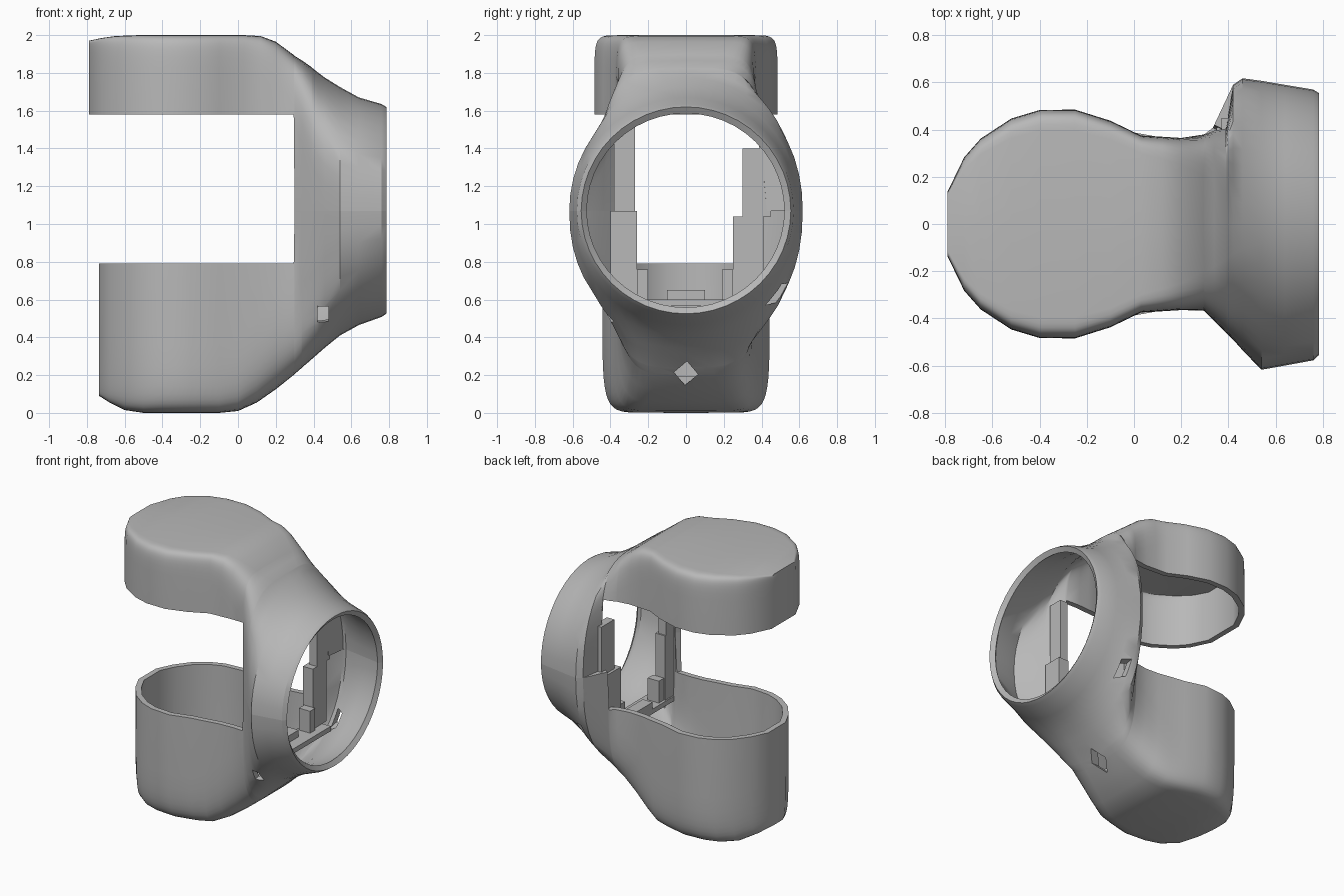
import bpy, bmesh
from math import sin, cos, asin, pi, sqrt
from mathutils import Vector

cube = bpy.data.objects.get("Cube")
if cube:
    bpy.data.objects.remove(cube)

SEAM = 1.07
WALL = 0.04
STEPS = 12

grey = bpy.data.materials.new("plain grey")
grey.use_nodes = True
grey.diffuse_color = (0.48, 0.48, 0.48, 1)
grey.node_tree.nodes["Principled BSDF"].inputs["Base Color"].default_value = (0.48, 0.48, 0.48, 1)


def finish(name, bm):
    bmesh.ops.recalc_face_normals(bm, faces=bm.faces)
    mesh = bpy.data.meshes.new(name)
    bm.to_mesh(mesh)
    bm.free()
    mesh.materials.append(grey)
    obj = bpy.data.objects.new(name, mesh)
    bpy.context.collection.objects.link(obj)
    return obj


def box(name, low, high, turn=0):
    bm = bmesh.new()
    bmesh.ops.create_cube(bm, size=1)
    low, high = Vector(low), Vector(high)
    for v in bm.verts:
        v.co = v.co * (high - low)
    obj = finish(name, bm)
    obj.location = (low + high) / 2
    obj.rotation_euler.x = turn
    return obj


def quarter(x, width, end, power, start):
    """Quarter superellipse about the seam, cut off at the open edge's height."""
    first = asin(((start - SEAM) / (end - SEAM)) ** (power / 2))
    points = []
    for i in range(STEPS + 1):
        angle = first + (pi / 2 - first) * i / STEPS
        points.append((x, width * max(cos(angle), 0) ** (2 / power) if i < STEPS else 0,
                       SEAM + (end - SEAM) * sin(angle) ** (2 / power)))
    return points


def arch(x, right, left, end, power_right, power_left, open_right, open_left):
    one = quarter(x, left, end, power_left, open_left)
    two = quarter(x, -right, end, power_right, open_right)
    return one + two[-2::-1]


def half_shell(name, sections):
    bm = bmesh.new()
    rows = [[bm.verts.new(p) for p in arch(*s)] for s in sections]
    for a, b in zip(rows, rows[1:]):
        for i in range(len(a) - 1):
            bm.faces.new((a[i], a[i + 1], b[i + 1], b[i]))
    bmesh.ops.remove_doubles(bm, verts=bm.verts, dist=0.0005)
    obj = finish(name, bm)
    # Normals must point outward so that the wall grows inward
    top = max(obj.data.polygons, key=lambda f: abs(f.center.z - SEAM))
    if top.normal.z * (top.center.z - SEAM) < 0:
        obj.data.flip_normals()
    wall = obj.modifiers.new("wall", "SOLIDIFY")
    wall.thickness = WALL
    wall.offset = -1
    return obj


def cup(centre, radius, stops, ends, power, rim):
    """Round end of a shell: widths follow a circle, starting with a closed wall."""
    out = [(stops[0], 0, 0, ends[0], power, power, rim, rim)]
    for x, end in zip(stops, ends):
        w = max(sqrt(max(radius ** 2 - (x - centre) ** 2, 0)), 0.1)
        out.append((x, w, w, end, power, power, rim, rim))
    return out


def neck_and_ring(rows, rim, notch):
    """Flared part: the right wall closes at the arm, the left wall after a notch."""
    return [row + (SEAM if row[0] > 0.297 else rim, SEAM if row[0] > notch else rim)
            for row in rows]


# Upper half: inverted cup, arm and flare to the ring
upper = cup(-0.32, 0.49, (-0.79, -0.72, -0.65, -0.52, -0.4, -0.25, -0.1),
            (1.97, 1.985, 1.995, 2, 2, 2, 2), 20, 1.58)
upper += neck_and_ring((
    (0.03, 0.375, 0.375, 2, 18, 18), (0.12, 0.37, 0.37, 1.995, 14, 14),
    (0.2, 0.365, 0.365, 1.965, 11, 11), (0.295, 0.368, 0.38, 1.895, 7, 7),
    (0.3, 0.37, 0.382, 1.89, 7, 7), (0.34, 0.41, 0.405, 1.865, 5, 5),
    (0.39, 0.46, 0.428, 1.83, 3.6, 4), (0.395, 0.465, 0.435, 1.825, 3.5, 3.9),
    (0.42, 0.49, 0.59, 1.805, 3, 2.3), (0.46, 0.535, 0.618, 1.775, 2.5, 2.1),
    (0.54, 0.618, 0.607, 1.725, 2, 2), (0.64, 0.6, 0.59, 1.67, 2, 2),
    (0.76, 0.578, 0.57, 1.635, 2, 2), (0.785, 0.555, 0.555, 1.62, 2, 2)),
    1.58, 0.392)
shells = [half_shell("upper_shell", upper)]

# Lower half: deep cup, arm and flare to the ring
lower = cup(-0.29, 0.445, (-0.735, -0.68, -0.6, -0.5, -0.4, -0.25, -0.1),
            (0.09, 0.055, 0.015, 0, 0, 0, 0), 10, 0.79)
lower += neck_and_ring((
    (0, 0.388, 0.388, 0.01, 9, 9), (0.1, 0.37, 0.37, 0.055, 7, 7),
    (0.2, 0.365, 0.365, 0.125, 5.5, 5.5), (0.295, 0.368, 0.38, 0.2, 4.5, 4.5),
    (0.3, 0.37, 0.382, 0.205, 4.5, 4.5), (0.335, 0.405, 0.41, 0.235, 4, 4),
    (0.34, 0.41, 0.42, 0.24, 3.9, 3.8), (0.42, 0.49, 0.59, 0.31, 3, 2.4),
    (0.46, 0.535, 0.618, 0.345, 2.7, 2.2), (0.54, 0.618, 0.607, 0.41, 2.2, 2.1),
    (0.64, 0.6, 0.59, 0.465, 2.1, 2), (0.76, 0.578, 0.57, 0.508, 2, 2),
    (0.785, 0.555, 0.555, 0.525, 2, 2)), 0.79, 0.337)
shells.append(half_shell("lower_shell", lower))

# Small diamond openings in the lower flare
for name, spot, size in (("bottom_opening", (0.32, 0, 0.21), (0.2, 0.09, 0.09)),
                         ("right_opening", (0.45, -0.43, 0.52), (0.06, 0.22, 0.09)),
                         ("left_opening", (0.5, 0.48, 0.63), (0.06, 0.22, 0.09))):
    spot, half = Vector(spot), Vector(size) / 2
    cutter = box(name, spot - half, spot + half, 0.7 if spot.y == 0 else 0.2)
    cutter.hide_render = True
    cut = shells[1].modifiers.new(name, "BOOLEAN")
    cut.operation = "DIFFERENCE"
    cut.object = cutter
    cut.solver = "EXACT"

for obj in shells:
    bpy.ops.object.select_all(action="DESELECT")
    obj.select_set(True)
    bpy.context.view_layer.objects.active = obj
    for mod in [m.name for m in obj.modifiers]:
        bpy.ops.object.modifier_apply(modifier=mod)
    bpy.ops.object.shade_smooth_by_angle(angle=0.5)
for obj in list(bpy.context.collection.objects):
    if obj.name.endswith("_opening"):
        bpy.data.objects.remove(obj)

# Inner shelf, catch and guide posts between the arm and the ring
box("shelf", (0.34, -0.35, 0.565), (0.5, 0.36, 0.6))
box("catch", (0.34, -0.1, 0.6), (0.42, 0.1, 0.65))
box("right_lower_post", (0.35, -0.4, 0.6), (0.43, -0.26, SEAM))
box("right_upper_post", (0.35, -0.38, SEAM), (0.41, -0.27, 1.52))
box("left_lower_post", (0.35, 0.25, 0.6), (0.43, 0.41, 1.04))
box("left_upper_post", (0.37, 0.3, 1.04), (0.43, 0.45, 1.4))
for side, y in (("right", -0.23), ("left", 0.22)):
    box(side + "_bracket", (0.36, y - 0.03, 0.6), (0.45, y + 0.03, 0.76))
